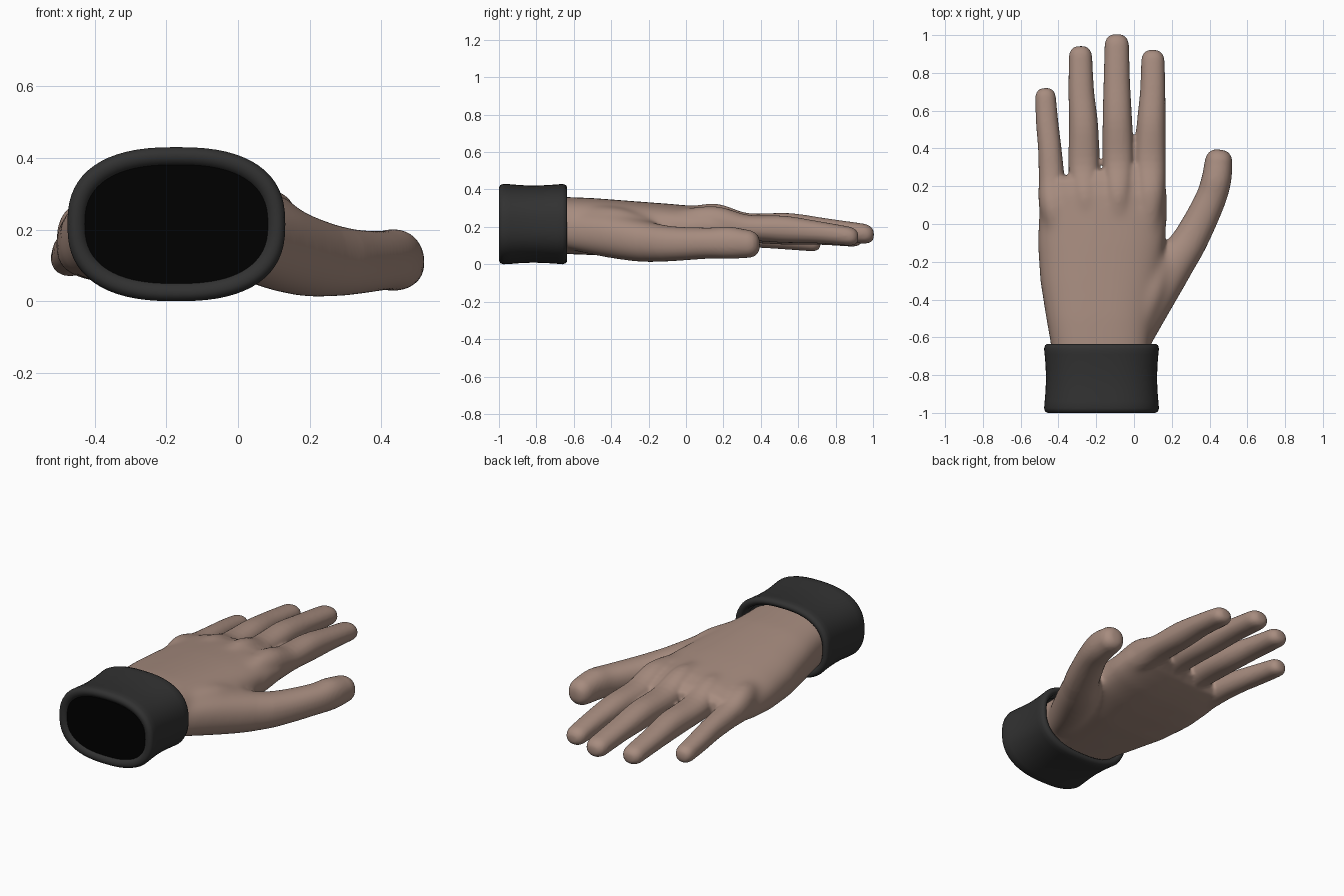
import bpy, bmesh, math
from mathutils import Vector

if "Cube" in bpy.data.objects:
    bpy.data.objects.remove(bpy.data.objects["Cube"])


def material(name, rgb):
    m = bpy.data.materials.new(name)
    m.diffuse_color = (*rgb, 1)
    m.use_nodes = True
    m.node_tree.nodes["Principled BSDF"].inputs["Base Color"].default_value = m.diffuse_color
    return m


SKIN = material("skin", (0.385, 0.262, 0.212))
CLOTH = material("dark cloth", (0.031, 0.031, 0.031))
LINING = material("black lining", (0.0, 0.0, 0.0))


def ring(bm, c, side, rx, rz, n, power):
    """Superellipse cross-section standing upright, spanning side and z."""
    vs = []
    for i in range(n):
        a = 2 * math.pi * i / n
        u, v = math.cos(a), math.sin(a)
        u = math.copysign(abs(u) ** (2 / power), u) * rx
        v = math.copysign(abs(v) ** (2 / power), v) * rz
        vs.append(bm.verts.new(c + side * u + Vector((0, 0, v))))
    return vs


def skin_rings(bm, rings, caps=(True, True)):
    n = len(rings[0])
    for a, b in zip(rings, rings[1:]):
        for i in range(n):
            bm.faces.new((a[i], a[(i + 1) % n], b[(i + 1) % n], b[i]))
    if caps[0]:
        bm.faces.new(rings[0][::-1])
    if caps[1]:
        bm.faces.new(rings[-1])


def finish(bm, name, mat):
    bmesh.ops.recalc_face_normals(bm, faces=bm.faces)
    me = bpy.data.meshes.new(name)
    bm.to_mesh(me)
    bm.free()
    me.materials.append(mat)
    me.shade_smooth()
    ob = bpy.data.objects.new(name, me)
    bpy.context.collection.objects.link(ob)
    return ob


def digit(bm, pts):
    """Finger through (x, y, z, half width, half height), with a rounded tip."""
    pts = [Vector(p) for p in pts]
    dense = []
    for i in range(len(pts) - 1):
        p0, p1, p2 = pts[max(i - 1, 0)], pts[i], pts[i + 1]
        p3 = pts[min(i + 2, len(pts) - 1)]
        for k in range(5):
            t = k / 5
            dense.append(0.5 * (2 * p1 + (p2 - p0) * t
                         + (2 * p0 - 5 * p1 + 4 * p2 - p3) * t * t
                         + (3 * p1 - p0 - 3 * p2 + p3) * t ** 3))
    dense.append(pts[-1])
    d = (Vector(pts[-1][:3]) - Vector(pts[-2][:3])).normalized()
    end = pts[-1]
    for a in (20, 40, 60, 75, 85):
        a = math.radians(a)
        q = Vector(end[:3]) + d * end[3] * math.sin(a)
        s = math.cos(a) ** 0.65
        dense.append(Vector((*q, end[3] * s, end[4] * s)))
    rings = []
    for i, p in enumerate(dense):
        t = dense[min(i + 1, len(dense) - 1)] - dense[max(i - 1, 0)]
        side = Vector((t[1], -t[0], 0)).normalized()
        rings.append(ring(bm, Vector(p[:3]), side, p[3], p[4], 24, 2.2))
    skin_rings(bm, rings)


# Palm and wrist: y, x min, x max, z min, z max
hand = bmesh.new()
palm = [(-0.76, -0.43, 0.08, 0.06, 0.365), (-0.64, -0.44, 0.085, 0.055, 0.36),
        (-0.50, -0.465, 0.10, 0.05, 0.355), (-0.30, -0.497, 0.135, 0.045, 0.34),
        (-0.10, -0.51, 0.165, 0.055, 0.325), (0.05, -0.503, 0.175, 0.07, 0.312),
        (0.15, -0.497, 0.172, 0.09, 0.302), (0.23, -0.485, 0.165, 0.11, 0.28),
        (0.29, -0.45, 0.14, 0.14, 0.25)]
rings = []
for y, x0, x1, z0, z1 in palm:
    r = ring(hand, Vector(((x0 + x1) / 2, y, (z0 + z1) / 2)), Vector((1, 0, 0)),
             (x1 - x0) / 2, (z1 - z0) / 2, 48, 2.7)
    # the little-finger side drops away toward the knuckles
    for v in r:
        v.co.z -= 0.24 * max(0, -0.1 - v.co.x) ** 2 * min(1, max(0, (y + 0.7) / 0.7))
        # the little-finger side of the palm ends lower down
        if y > 0.25:
            v.co.y += 0.05 * (v.co.x + 0.15) / 0.3
    rings.append(r)
skin_rings(hand, rings)

# Index, middle, ring, little finger and thumb
digit(hand, [(0.07, -0.12, 0.20, 0.06, 0.08), (0.085, 0.14, 0.213, 0.08, 0.100),
             (0.085, 0.33, 0.195, 0.082, 0.070), (0.091, 0.53, 0.187, 0.076, 0.072),
             (0.099, 0.70, 0.172, 0.067, 0.060), (0.10, 0.86, 0.152, 0.062, 0.052)])
digit(hand, [(-0.09, -0.12, 0.20, 0.06, 0.08), (-0.083, 0.14, 0.219, 0.08, 0.108),
             (-0.083, 0.33, 0.202, 0.082, 0.072), (-0.088, 0.55, 0.200, 0.078, 0.074),
             (-0.091, 0.75, 0.185, 0.070, 0.061), (-0.091, 0.94, 0.165, 0.065, 0.054)])
digit(hand, [(-0.23, -0.12, 0.19, 0.06, 0.08), (-0.255, 0.13, 0.205, 0.078, 0.104),
             (-0.265, 0.31, 0.185, 0.082, 0.070), (-0.267, 0.52, 0.178, 0.077, 0.072),
             (-0.279, 0.70, 0.165, 0.068, 0.060), (-0.283, 0.88, 0.147, 0.062, 0.052)])
digit(hand, [(-0.37, -0.14, 0.18, 0.06, 0.07), (-0.425, 0.08, 0.185, 0.076, 0.097),
             (-0.436, 0.25, 0.163, 0.068, 0.070), (-0.446, 0.40, 0.150, 0.062, 0.062),
             (-0.460, 0.54, 0.135, 0.059, 0.056), (-0.468, 0.665, 0.12, 0.055, 0.050)])
digit(hand, [(0.00, -0.64, 0.18, 0.08, 0.10), (0.09, -0.42, 0.155, 0.11, 0.12),
             (0.205, -0.22, 0.122, 0.110, 0.112), (0.305, -0.07, 0.110, 0.093, 0.093),
             (0.40, 0.12, 0.113, 0.082, 0.083), (0.435, 0.23, 0.115, 0.079, 0.086),
             (0.447, 0.32, 0.11, 0.074, 0.076)])
# Web of skin between thumb and index finger
digit(hand, [(0.02, -0.55, 0.20, 0.07, 0.11), (0.09, -0.36, 0.195, 0.085, 0.11),
             (0.145, -0.22, 0.17, 0.065, 0.085)])

# Fuse the parts into one smooth hand
raw = finish(hand, "hand_parts", SKIN)
m = raw.modifiers.new("fuse", 'REMESH')
m.mode = 'VOXEL'
m.voxel_size = 0.009
m = raw.modifiers.new("soften", 'SMOOTH')
m.factor = 0.5
m.iterations = 5
dg = bpy.context.evaluated_depsgraph_get()
bm = bmesh.new()
bm.from_mesh(raw.evaluated_get(dg).to_mesh())
bpy.data.objects.remove(raw)
# blend knuckles and thumb base, fading out toward fingers and thumb
STEPS = 40
for k in range(STEPS):
    f = k / STEPS
    vs = [v for v in bm.verts if -0.74 < v.co.y < 0.25 - 0.25 * f
          and v.co.x + 0.6 * v.co.y < 0.25 - 0.1 * f]
    bmesh.ops.smooth_vert(bm, verts=vs, factor=0.5,
                          use_axis_x=True, use_axis_y=True, use_axis_z=True)
# leave the wrist open inside the cuff
bmesh.ops.delete(bm, geom=[v for v in bm.verts if v.co.y < -0.71], context='VERTS')
finish(bm, "hand", SKIN)


def tube(name, mat, profile, caps):
    """Oval tube through (y, half width, half height)."""
    bm = bmesh.new()
    rs = [ring(bm, Vector((-0.172, y, 0.215)), Vector((1, 0, 0)), rx, rz, 64, 2.5)
          for y, rx, rz in profile]
    skin_rings(bm, rs, caps)
    return finish(bm, name, mat)


# Cuff: rolled front hem, waisted middle, rolled back hem
outer = [(-0.965, 0.251, 0.162), (-0.986, 0.256, 0.166), (-0.997, 0.270, 0.180),
         (-1.0, 0.285, 0.195), (-0.993, 0.299, 0.209), (-0.975, 0.304, 0.215),
         (-0.94, 0.301, 0.213), (-0.88, 0.296, 0.208), (-0.815, 0.294, 0.206),
         (-0.75, 0.296, 0.208), (-0.69, 0.301, 0.212), (-0.66, 0.304, 0.215),
         (-0.642, 0.299, 0.209), (-0.635, 0.288, 0.198), (-0.638, 0.275, 0.185),
         (-0.65, 0.264, 0.174), (-0.70, 0.258, 0.168)]
cuff = tube("cuff", CLOTH, outer, (False, False))

# Black lining closing the opening just inside the hem
lining = tube("cuff_lining", LINING,
              [(-0.985, 0.257, 0.167), (-0.975, 0.254, 0.164)], (True, True))
for o in (lining, cuff):
    bpy.ops.object.select_all(action='DESELECT')
    bpy.context.view_layer.objects.active = o
    o.select_set(True)
    bpy.ops.object.shade_smooth_by_angle(angle=math.radians(50))
